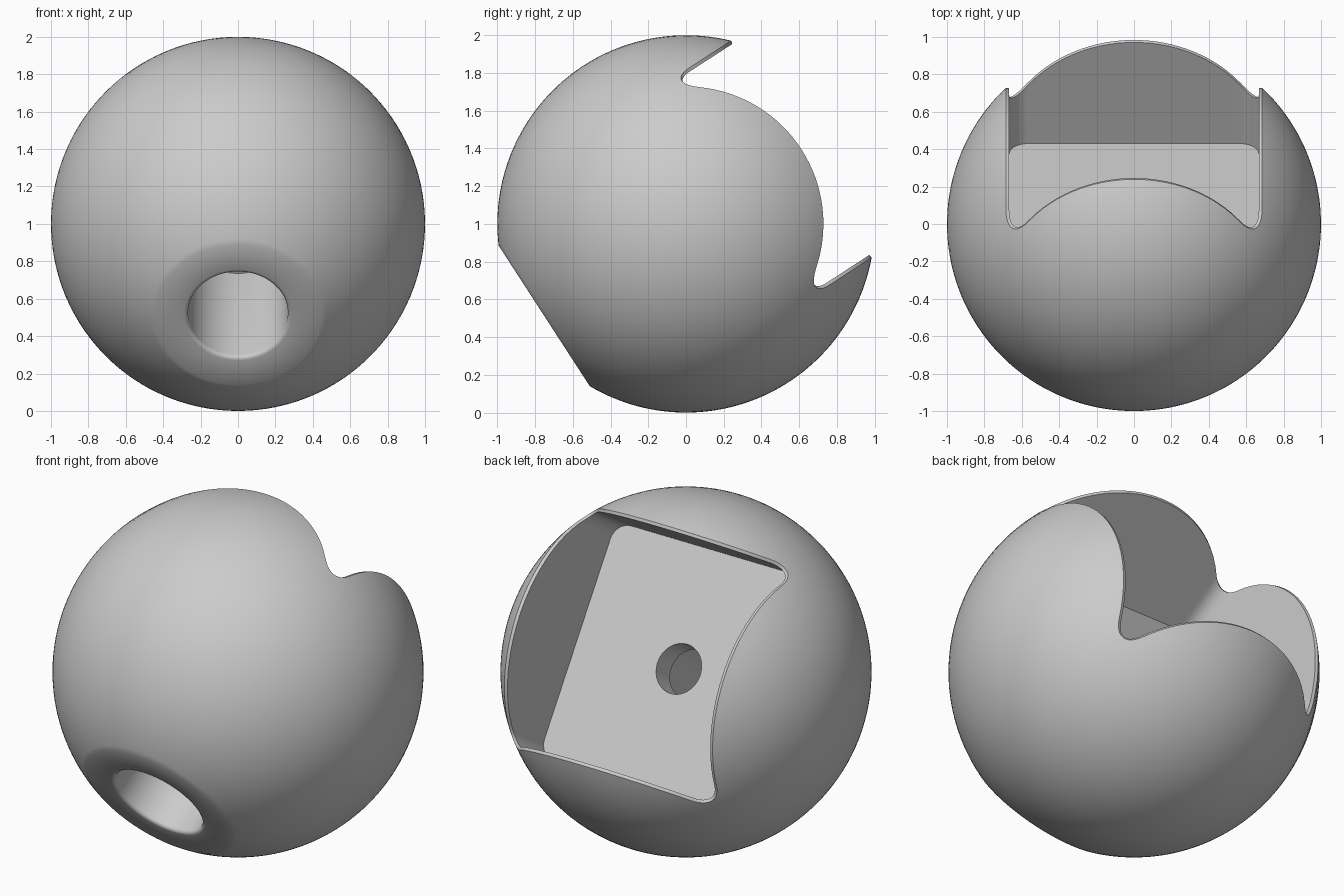
import bpy, bmesh
from math import pi, sin, cos, tau, hypot, atan2, sqrt, acos
from mathutils import Vector

cube = bpy.data.objects.get("Cube")
if cube:
    bpy.data.objects.remove(cube, do_unlink=True)

# Everything is built around one tilted axis running from the bore to the pocket
TILT = 0.575
AXIS = Vector((0, cos(TILT), sin(TILT)))
UP = Vector((0, -sin(TILT), cos(TILT)))
CENTRE = Vector((0, 0, 1))
FLAT = 0.896            # distance of the flat from the centre
POCKET_FLOOR, BORE_END = 0.08, -0.075


def rounded_square(half, radius, arc=12, side=28):
    """Outline points of a square with rounded corners."""
    pts = []
    for q in range(4):
        turn = q * pi / 2
        c, s = cos(turn), sin(turn)
        k = half - radius
        local = [(k + radius * cos(i / arc * pi / 2), k + radius * sin(i / arc * pi / 2))
                 for i in range(arc + 1)]
        local += [(k - 2 * k * i / side, half) for i in range(1, side)]
        pts += [(x * c - y * s, x * s + y * c) for x, y in local]
    return pts


rim = rounded_square(0.685, 0.12)
inner = rounded_square(0.667, 0.10)
angles = [atan2(y, x) for x, y in rim]


def circle(radius, depth):
    return [(radius * cos(p), radius * sin(p), depth) for p in angles]


def on_sphere(outline, radius):
    return [(x, y, sqrt(radius ** 2 - x * x - y * y)) for x, y in outline]


rings = []
# Pocket: floor from the through hole outward, walls, chamfered rim
rings.append(circle(0.14, POCKET_FLOOR))
rings.append([(x, y, POCKET_FLOOR) for x, y in inner])
rings.append(on_sphere(inner, 0.985))
rings.append(on_sphere(rim, 1))

# Ball surface from the rim round to the edge of the flat
end = acos(-FLAT)
STEPS = 56
for i in range(1, STEPS + 1):
    ring = []
    for (x, y), p in zip(rim, angles):
        rho = hypot(x, y)
        start = atan2(rho, sqrt(1 - rho * rho))
        t = start + (end - start) * i / STEPS
        ring.append((sin(t) * cos(p), sin(t) * sin(p), cos(t)))
    rings.append(ring)

# Flat, rounded lip, bore wall and bore end
for i in range(5):
    a = i / 4 * pi / 2
    rings.append(circle(0.289 - 0.022 * sin(a), -FLAT + 0.022 * (1 - cos(a))))
rings.append(circle(0.267, BORE_END))
rings.append(circle(0.14, BORE_END))

# Skin the rings; the last joins the first through the small hole
bm = bmesh.new()
loops = [[bm.verts.new(CENTRE + Vector((x, 0, 0)) + UP * y + AXIS * d) for x, y, d in ring]
         for ring in rings]
n = len(angles)
for k, low in enumerate(loops):
    high = loops[(k + 1) % len(loops)]
    for j in range(n):
        m = (j + 1) % n
        bm.faces.new((low[j], low[m], high[m], high[j]))
bmesh.ops.recalc_face_normals(bm, faces=bm.faces[:])

mesh = bpy.data.meshes.new("ball_socket")
bm.to_mesh(mesh)
bm.free()
ball = bpy.data.objects.new("ball_socket", mesh)
bpy.context.collection.objects.link(ball)

# Plain grey finish
grey = bpy.data.materials.new("plain grey")
grey.use_nodes = True
colour = (0.6, 0.6, 0.6, 1)
grey.diffuse_color = colour
grey.node_tree.nodes["Principled BSDF"].inputs["Base Color"].default_value = colour
mesh.materials.append(grey)

bpy.ops.object.select_all(action="DESELECT")
ball.select_set(True)
bpy.context.view_layer.objects.active = ball
bpy.ops.object.shade_smooth_by_angle(angle=pi / 6)
